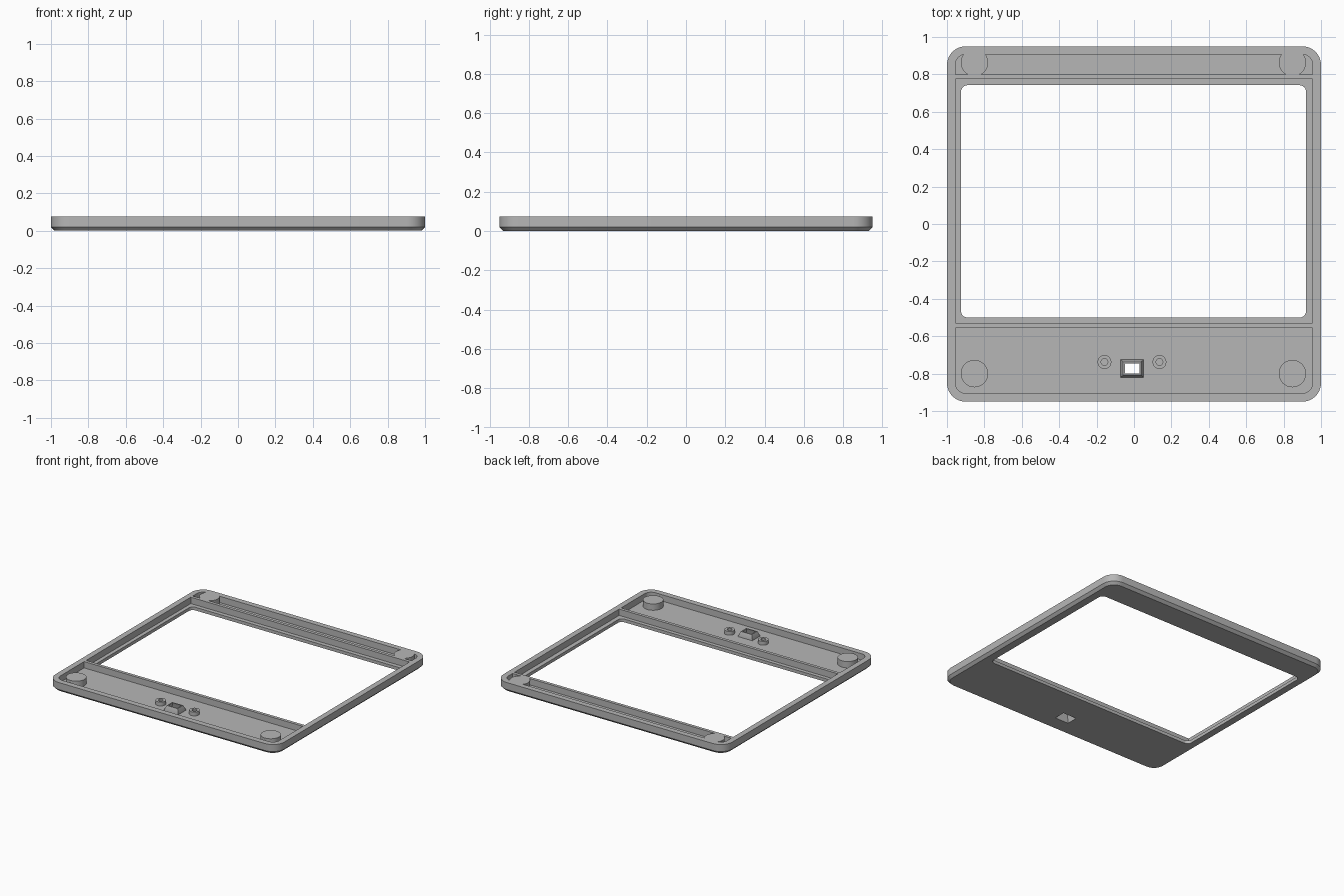
import bpy, bmesh, math

cube = bpy.data.objects.get("Cube")
if cube:
    bpy.data.objects.remove(cube, do_unlink=True)

grey = bpy.data.materials.new("plain grey")
grey.use_nodes = True
colour = (0.47, 0.47, 0.47, 1)
grey.diffuse_color = colour
grey.node_tree.nodes["Principled BSDF"].inputs["Base Color"].default_value = colour

TOP, FLOOR = 0.075, 0.025


def outline(x0, x1, y0, y1, front=0, back=0, steps=8):
    """Rectangle with separate corner radii at its front and back."""
    points = []
    corners = ((x1, y0, -1, front, -90), (x1, y1, 1, back, 0),
               (x0, y1, 1, back, 90), (x0, y0, -1, front, 180))
    for x, y, side, r, start in corners:
        if not r:
            points.append((x, y))
            continue
        cx = x - r if x == x1 else x + r
        cy = y - side * r
        for i in range(steps + 1):
            a = math.radians(start + 90 * i / steps)
            points.append((cx + r * math.cos(a), cy + r * math.sin(a)))
    return points


def circle(x, y, r, n=48):
    return [(x + r * math.cos(math.tau * i / n), y + r * math.sin(math.tau * i / n))
            for i in range(n)]


def loft(name, sections):
    """Closed solid through (outline, height) sections."""
    bm = bmesh.new()
    rings = [[bm.verts.new((x, y, z)) for x, y in pts] for pts, z in sections]
    n = len(rings[0])
    for low, high in zip(rings, rings[1:]):
        for i in range(n):
            j = (i + 1) % n
            bm.faces.new((low[i], low[j], high[j], high[i]))
    bm.faces.new(rings[0][::-1])
    bm.faces.new(rings[-1])
    mesh = bpy.data.meshes.new(name)
    bm.to_mesh(mesh)
    bm.free()
    mesh.materials.append(grey)
    obj = bpy.data.objects.new(name, mesh)
    bpy.context.collection.objects.link(obj)
    return obj


def combine(target, tool, operation):
    mod = target.modifiers.new(operation.lower(), "BOOLEAN")
    mod.object, mod.operation, mod.solver = tool, operation, "EXACT"
    bpy.ops.object.select_all(action="DESELECT")
    bpy.context.view_layer.objects.active = target
    target.select_set(True)
    bpy.ops.object.modifier_apply(modifier=mod.name)
    bpy.data.objects.remove(tool, do_unlink=True)


def prism(name, pts, z0, z1):
    return loft(name, [(pts, z0), (pts, z1)])


# Outer shell with a chamfered underside
rim = outline(-1, 1, -0.95, 0.95, 0.1, 0.1)
base = outline(-0.98, 0.98, -0.93, 0.93, 0.08, 0.08)
frame = loft("bezel_frame", [(base, 0), (rim, 0.02), (rim, TOP)])

# Three pockets separated by ribs, then the screen window
pockets = (outline(-0.955, 0.955, -0.905, -0.555, front=0.055),
           outline(-0.955, 0.955, -0.53, 0.775),
           outline(-0.955, 0.955, 0.8, 0.907, back=0.055))
for pts in pockets:
    combine(frame, prism("pocket_cutter", pts, FLOOR, 0.2), "DIFFERENCE")
window = outline(-0.925, 0.92, -0.5, 0.742, 0.035, 0.035)
combine(frame, prism("window_cutter", window, -0.1, 0.2), "DIFFERENCE")

# Corner posts
for x in (-0.853, 0.847):
    for y in (-0.8, 0.863):
        combine(frame, prism("corner_post", circle(x, y, 0.073), 0.015, TOP), "UNION")

# Screw bosses with blind holes
for x in (-0.158, 0.136):
    combine(frame, prism("screw_boss", circle(x, -0.738, 0.037, 32), 0.015, 0.055), "UNION")
    combine(frame, prism("screw_hole", circle(x, -0.738, 0.018, 24), 0.03, 0.2), "DIFFERENCE")


# Tapered port collar, open through the floor
def port(w, d):
    return outline(-0.01 - w, -0.01 + w, -0.772 - d, -0.772 + d)


combine(frame, loft("port_collar", [(port(0.062, 0.048), 0.015), (port(0.062, 0.048), 0.03),
                                    (port(0.048, 0.035), 0.065)]), "UNION")
combine(frame, loft("port_cutter", [(port(0.06, 0.046), -0.01), (port(0.058, 0.044), 0.01),
                                    (port(0.039, 0.027), 0.066),
                                    (port(0.039, 0.027), 0.2)]), "DIFFERENCE")

# Smooth the curved walls, keep the edges sharp
bpy.ops.object.select_all(action="DESELECT")
bpy.context.view_layer.objects.active = frame
frame.select_set(True)
bpy.ops.object.shade_smooth_by_angle(angle=math.radians(25))
